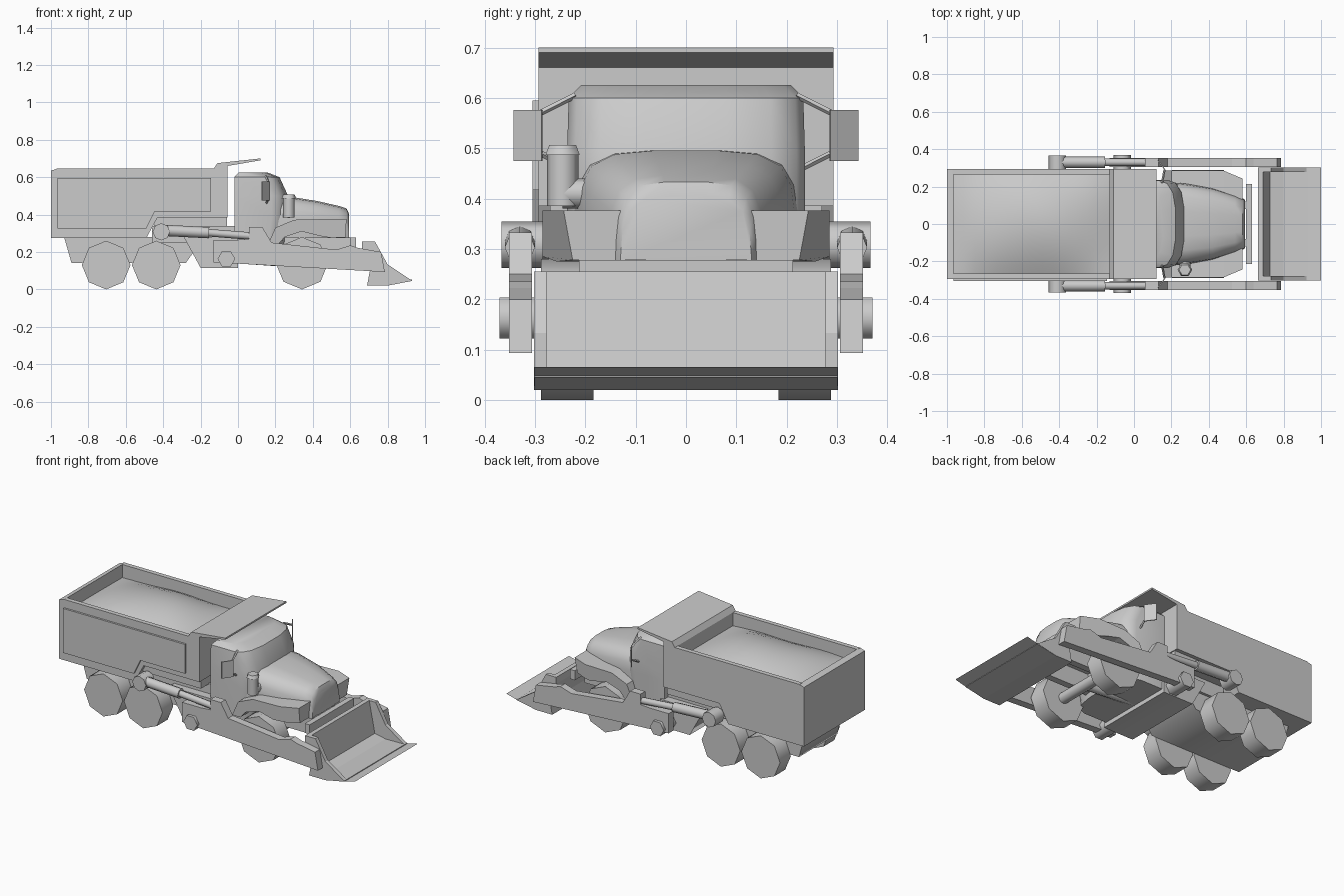
import bpy, bmesh, math
from mathutils import Vector

if "Cube" in bpy.data.objects:
    bpy.data.objects.remove(bpy.data.objects["Cube"])

grey = bpy.data.materials.new("plain_grey")
grey.diffuse_color = (0.6, 0.6, 0.6, 1)
grey.use_nodes = True
grey.node_tree.nodes["Principled BSDF"].inputs["Base Color"].default_value = grey.diffuse_color


def finish(name, bm, smooth=0, closed=True):
    if closed:
        bmesh.ops.recalc_face_normals(bm, faces=bm.faces[:])
    me = bpy.data.meshes.new(name)
    bm.to_mesh(me)
    bm.free()
    me.materials.append(grey)
    ob = bpy.data.objects.new(name, me)
    bpy.context.collection.objects.link(ob)
    if smooth:
        bpy.ops.object.select_all(action='DESELECT')
        ob.select_set(True)
        bpy.context.view_layer.objects.active = ob
        bpy.ops.object.shade_smooth_by_angle(angle=math.radians(smooth))
    return ob


def loft(name, rings, smooth=0):
    bm = bmesh.new()
    vs = [[bm.verts.new(p) for p in r] for r in rings]
    n = len(rings[0])
    for a, b in zip(vs, vs[1:]):
        for i in range(n):
            j = (i + 1) % n
            bm.faces.new((a[i], a[j], b[j], b[i]))
    bm.faces.new(vs[0])
    bm.faces.new(vs[-1])
    return finish(name, bm, smooth)


def extrude(name, pts, y0, y1, smooth=0):
    """Side profile (x, z) pulled from y0 to y1."""
    return loft(name, [[(x, y, z) for x, z in pts] for y in (y0, y1)], smooth)


def box(name, x0, x1, y0, y1, z0, z1):
    return extrude(name, [(x0, z0), (x1, z0), (x1, z1), (x0, z1)], y0, y1)


def rod(name, a, b, r, n=8, r2=None, smooth=65):
    a, b = Vector(a), Vector(b)
    d = (b - a).normalized()
    u = d.cross(Vector((0, 0, 1)))
    u = u.normalized() if u.length > 1e-4 else Vector((1, 0, 0))
    v = d.cross(u)
    rings = []
    for c, rr in ((a, r), (b, r if r2 is None else r2)):
        rings.append([c + rr * (math.cos(t) * u + math.sin(t) * v)
                      for t in (2 * math.pi * i / n for i in range(n))])
    return loft(name, rings, smooth)


# Dump body: solid lower tub, rim walls, front wall with cab visor
extrude("dump_tub", [(-1, .275), (-.49, .275), (-.43, .385), (-.06, .385), (-.06, .54), (-1, .54)],
        -.293, .293)
for s, side in ((-1, "right"), (1, "left")):
    box(f"dump_side_wall_{side}", -.97, -.1, s * .265, s * .293, .535, .645)
extrude("dump_tailgate", [(-1, .53), (-.965, .53), (-.965, .645), (-1, .635)], -.293, .293)
extrude("dump_front_wall_and_visor",
        [(-.13, .5), (-.13, .645), (-.11, .675), (.12, .70), (.12, .69), (-.055, .66),
         (-.055, .385), (-.1, .385)], -.293, .293)

# Raised panel on the right side only
panel = [(-.965, .325), (-.49, .325), (-.445, .417), (-.145, .417), (-.145, .595), (-.965, .595)]
extrude("dump_side_panel", panel, -.29, -.305)

# Heaped load
bm = bmesh.new()
nx, ny = 14, 10
g = [[None] * (ny + 1) for _ in range(nx + 1)]
for i in range(nx + 1):
    for j in range(ny + 1):
        u, v = 2 * i / nx - 1, 2 * j / ny - 1
        h = (1 - abs(u) ** 2.2) * (1 - .9 * abs(v) ** 2)
        z = .565 + .08 * h + .005 * math.sin(5 * u + 2 * v) * (1 - u * u)
        g[i][j] = bm.verts.new((-.55 + .42 * u, .268 * v, z))
for i in range(nx):
    for j in range(ny):
        bm.faces.new((g[i][j], g[i + 1][j], g[i + 1][j + 1], g[i][j + 1]))
finish("load_heap", bm, 60, closed=False)

# Chassis
extrude("rear_chassis", [(-.93, .28), (-.89, .14), (-.28, .14), (-.18, .28)], -.184, .184, 80)
extrude("centre_tank", [(-.29, .28), (-.2, .115), (0, .115), (.0, .28)], -.25, .25, 65)
box("body_subframe", -.45, -.06, -.27, .27, .335, .386)
box("body_mount", -.46, .02, -.2, .2, .25, .34)
for s in (-1, 1):
    box("front_frame_rail", -.02, .6, s * .08, s * .12, .17, .28)

# Cab: horizontal rings with a bowed windscreen
def cab_ring(z, xr, xf, w):
    half = [(xr, w), (xf - .09, w), (xf - .045, w * .93), (xf - .015, w * .72), (xf, w * .35)]
    return [(x, y, z) for x, y in half] + [(x, -y, z) for x, y in reversed(half)]

loft("cab", [cab_ring(.14, -.02, .24, .235), cab_ring(.39, -.02, .27, .236),
             cab_ring(.5, -.02, .268, .236), cab_ring(.6, -.02, .222, .233),
             cab_ring(.626, .005, .155, .208)], 40)

# Hood: rounded sections narrowing to the nose
def hood_ring(x, w, zt, zb=.275):
    half = [(w, zb), (w, zt - .12), (w * .97, zt - .07), (w * .87, zt - .03),
            (w * .65, zt - .007), (w * .3, zt)]
    return [(x, y, z) for y, z in half] + [(x, -y, z) for y, z in reversed(half)]

loft("hood", [hood_ring(.18, .225, .5), hood_ring(.28, .215, .495), hood_ring(.42, .192, .473),
              hood_ring(.54, .153, .446), hood_ring(.58, .138, .433), hood_ring(.593, .13, .405)], 45)

box("bumper", .6, .632, -.213, .213, .22, .278)

for s, side in ((-1, "right"), (1, "left")):
    # Front fender with wheel arch, tapered towards the nose
    prof = [(.16, .24), (.2, .33), (.3, .372), (.48, .376), (.58, .376), (.575, .278), (.5, .275),
            (.44, .285), (.34, .31), (.25, .28), (.215, .24)]
    out = [(x, s * (.285 - max(0, x - .48) * .42 - (.02 if z < .3 and x > .45 else 0)), z)
           for x, z in prof]
    loft(f"front_fender_{side}", [[(x, s * .13, z) for x, z in prof], out])

    # Wheels
    for nm, x, r in (("front", .342, .14), ("middle", -.437, .13), ("rear", -.705, .13)):
        rod(f"{nm}_wheel_{side}", (x, s * .184, r), (x, s * .288, r), r, 8, smooth=50)

    # Loader arm
    extrude(f"loader_arm_{side}",
            [(-.13, .145), (-.13, .265), (.0, .265), (.06, .27), (.06, .333), (.13, .333),
             (.18, .25), (.525, .212), (.6, .235), (.64, .222), (.765, .2), (.785, .093)],
            s * .306, s * .352)
    rod(f"arm_pivot_{side}", (-.062, s * .24, .163), (-.062, s * .37, .163), .047, 6)

    # Lift cylinder
    rod(f"cylinder_mount_{side}", (-.41, s * .28, .308), (-.41, s * .366, .308), .046, 8)
    rod(f"lift_cylinder_{side}", (-.39, s * .33, .315), (-.155, s * .33, .303), .03, 8)
    rod(f"lift_piston_{side}", (-.16, s * .33, .303), (.07, s * .33, .285), .02, 8)

    # Thin mirror with its outer edge swept back, and two stays
    loft(f"mirror_{side}", [[(x, s * y, z) for x, y in
                             ((.165, .285), (.171, .287), (.131, .343), (.125, .341))]
                            for z in (.475, .576)])
    for z0, z1 in ((.605, .57), (.455, .49)):
        rod(f"mirror_stay_{side}", (.15, s * .22, z0), (.163, s * .289, z1), .006, 4, smooth=0)

# Front axle and drive shaft
rod("front_axle", (.342, -.2, .14), (.342, .2, .14), .032, 8)
rod("drive_shaft", (-.1, 0, .17), (.342, 0, .14), .025, 8)

# Air intake on the right of the hood
rod("intake_pipe", (.272, -.245, .385), (.272, -.245, .49), .031, 8)
rod("intake_cap", (.272, -.245, .487), (.272, -.245, .506), .039, 6, r2=.031)
rod("intake_elbow", (.272, -.245, .41), (.272, -.19, .41), .03, 8)

# Bucket: curved back and floor, end plates, thin cutting lip
extrude("bucket_shell", [(.663, .255), (.663, .215), (.705, .1), (.69, .02), (.80, .02), (.93, .045),
                         (.93, .052), (.80, .05), (.728, .065), (.69, .255)], -.301, .301)
for s in (-1, 1):
    extrude("bucket_end_plate", [(.663, .255), (.663, .215), (.705, .1), (.69, .02), (.80, .02),
                                 (.93, .047), (.80, .133), (.733, .255)], s * .277, s * .302)
bm = bmesh.new()
bm.faces.new([bm.verts.new(p) for p in ((.925, -.301, .046), (1, -.301, .065),
                                        (1, .301, .065), (.925, .301, .046))])
finish("cutting_lip", bm, closed=False)
